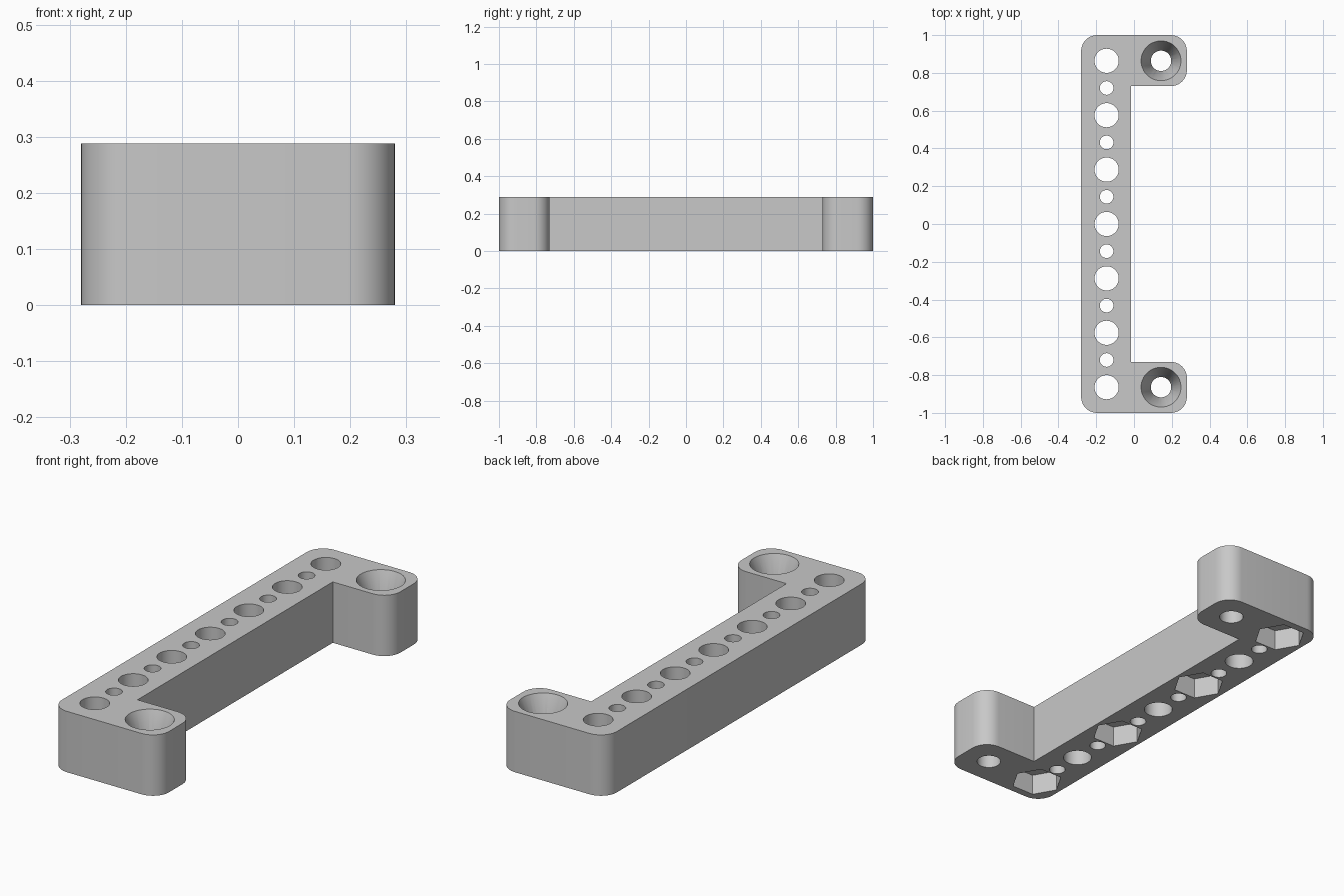
import bpy, bmesh, math

if "Cube" in bpy.data.objects:
    bpy.data.objects.remove(bpy.data.objects["Cube"], do_unlink=True)

HEIGHT = 0.288
PITCH = 0.288
BAR_X = -0.145
LUG_X = 0.143
LUG_Y = 3 * PITCH

grey = bpy.data.materials.new("plain grey")
grey.use_nodes = True
colour = (0.58, 0.58, 0.58, 1)
grey.diffuse_color = colour
grey.node_tree.nodes["Principled BSDF"].inputs["Base Color"].default_value = colour


def make_object(name, bm):
    bmesh.ops.recalc_face_normals(bm, faces=bm.faces)
    mesh = bpy.data.meshes.new(name)
    bm.to_mesh(mesh)
    bm.free()
    mesh.materials.append(grey)
    obj = bpy.data.objects.new(name, mesh)
    bpy.context.collection.objects.link(obj)
    return obj


def frustum(bm, x, y, r0, z0, r1, z1, sides=48):
    """Closed cylinder, cone or prism with its first corner along x."""
    rings = []
    for r, z in ((r0, z0), (r1, z1)):
        rings.append([bm.verts.new((x + r * math.cos(math.tau * i / sides),
                                    y + r * math.sin(math.tau * i / sides), z))
                      for i in range(sides)])
    low, high = rings
    bm.faces.new(low[::-1])
    bm.faces.new(high)
    for i in range(sides):
        j = (i + 1) % sides
        bm.faces.new((low[i], low[j], high[j], high[i]))


def rounded_outline(corners, steps=10):
    """Round the square corners of an outline; each is x, y, radius."""
    points = []
    for i, (x, y, r) in enumerate(corners):
        if r == 0:
            points.append((x, y))
            continue
        px, py, _ = corners[i - 1]
        nx, ny, _ = corners[(i + 1) % len(corners)]
        a, b = math.hypot(px - x, py - y), math.hypot(nx - x, ny - y)
        ux, uy = (px - x) / a * r, (py - y) / a * r
        vx, vy = (nx - x) / b * r, (ny - y) / b * r
        for k in range(steps + 1):
            t = math.pi / 2 * k / steps
            p, q = 1 - math.sin(t), 1 - math.cos(t)
            points.append((x + ux * p + vx * q, y + uy * p + vy * q))
    return points


# Bracket body: a bar with a lug at each end
R = 0.085
outline = rounded_outline([
    (-0.28, -1, R), (0.28, -1, R), (0.28, -0.73, R), (-0.015, -0.73, 0),
    (-0.015, 0.73, 0), (0.28, 0.73, R), (0.28, 1, R), (-0.28, 1, R)])
bm = bmesh.new()
base = bm.faces.new([bm.verts.new((x, y, 0)) for x, y in outline])
top = bmesh.ops.extrude_face_region(bm, geom=[base])["geom"]
bmesh.ops.translate(bm, vec=(0, 0, HEIGHT),
                    verts=[v for v in top if isinstance(v, bmesh.types.BMVert)])
bracket = make_object("bracket", bm)

# Through holes: alternating large and small along the bar, one in each lug
bm = bmesh.new()
for i in range(-6, 7):
    r = 0.064 if i % 2 == 0 else 0.036
    frustum(bm, BAR_X, i * PITCH / 2, r, -0.1, r, HEIGHT + 0.1)
for side in (-1, 1):
    frustum(bm, LUG_X, side * LUG_Y, 0.054, -0.1, 0.054, HEIGHT + 0.1)
holes = make_object("hole_cutter", bm)

# Hexagonal pockets below, tapered screw seats above
bm = bmesh.new()
for i in (-3, -1, 1, 3):
    frustum(bm, BAR_X, i * PITCH, 0.116, -0.1, 0.116, 0.1, sides=6)
SEAT = 0.13
for side in (-1, 1):
    frustum(bm, LUG_X, side * LUG_Y, 0.0535, HEIGHT - SEAT,
            0.1575, HEIGHT + SEAT)
pockets = make_object("pocket_cutter", bm)

# Cut the openings
bpy.ops.object.select_all(action="DESELECT")
bpy.context.view_layer.objects.active = bracket
bracket.select_set(True)
for cutter in (holes, pockets):
    cutter.hide_render = True
    cut = bracket.modifiers.new(cutter.name, "BOOLEAN")
    cut.operation = "DIFFERENCE"
    cut.solver = "EXACT"
    cut.object = cutter
    bpy.ops.object.modifier_apply(modifier=cut.name)
    bpy.data.objects.remove(cutter, do_unlink=True)

bpy.ops.object.shade_smooth_by_angle(angle=math.radians(30))
